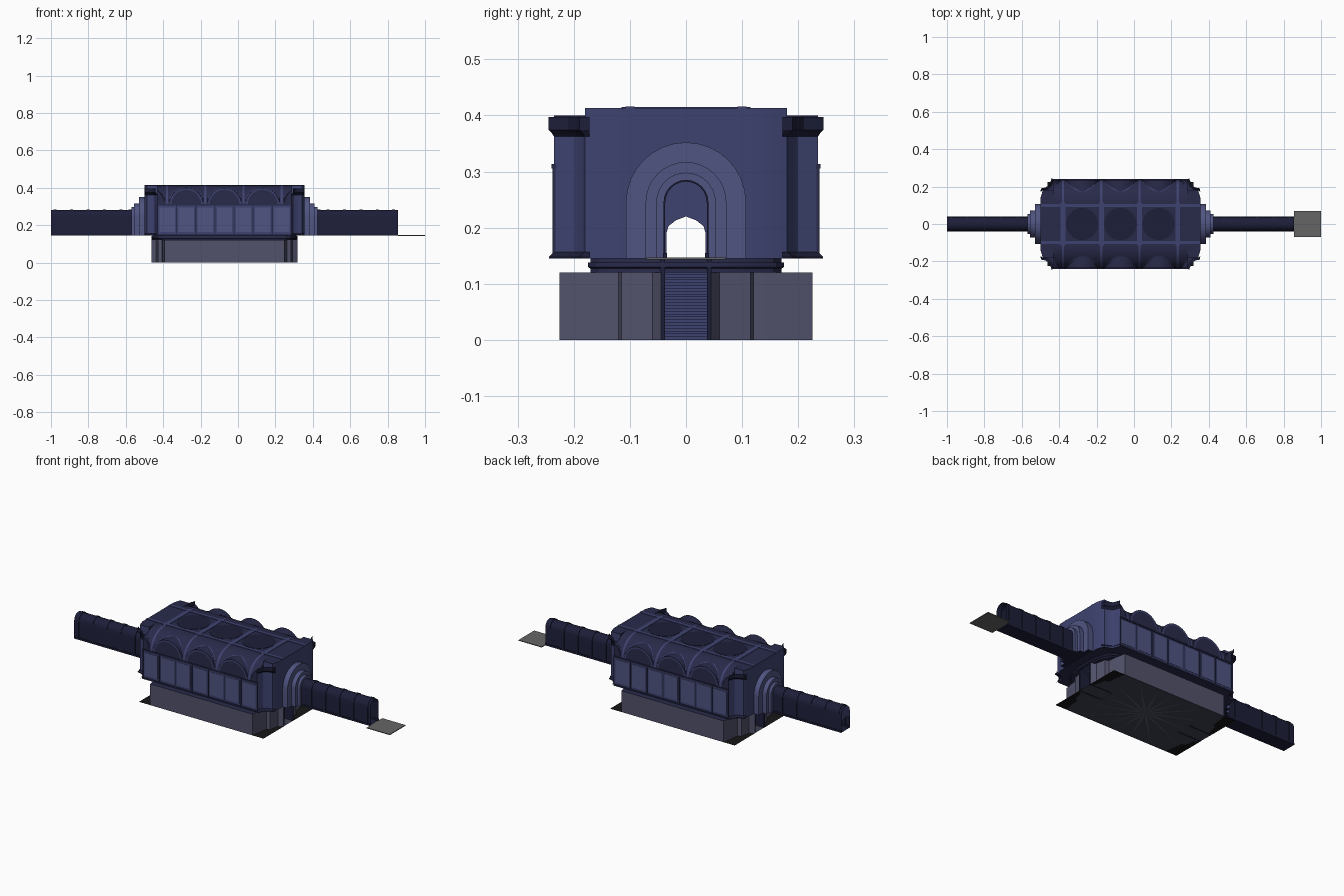
import bpy, bmesh, math

if "Cube" in bpy.data.objects:
    bpy.data.objects.remove(bpy.data.objects["Cube"])

CX = -0.0725          # symmetry plane of hall and corridors
SPRING = 0.245        # spring height shared by all concentric arches
FLOOR = 0.145
TOP = 0.413

def material(name, c):
    m = bpy.data.materials.new(name)
    m.diffuse_color = (*c, 1)
    m.use_nodes = True
    m.node_tree.nodes["Principled BSDF"].inputs["Base Color"].default_value = m.diffuse_color
    return m

DARK = material("dark_navy", (0.012, 0.013, 0.04))
NAVY = material("navy", (0.022, 0.023, 0.068))
BLUE = material("blue", (0.048, 0.055, 0.16))
LIGHT = material("light_blue", (0.08, 0.09, 0.22))
STONE = material("pit_stone", (0.085, 0.085, 0.15))
SLATE = material("slate", (0.05, 0.055, 0.085))
PALE = material("pale_slate", (0.09, 0.095, 0.12))
BLACK = material("black", (0.008, 0.008, 0.008))
GREY = material("grey", (0.13, 0.13, 0.13))

class Part:
    """Collects faces given in (d, y, z), d measured from the symmetry plane."""
    def __init__(self, name, mat):
        self.name, self.mat, self.bm = name, mat, bmesh.new()
    def face(self, pts):
        self.bm.faces.new([self.bm.verts.new((CX + p[0], p[1], p[2])) for p in pts])
    def box(self, d0, d1, y0, y1, z0, z1):
        a, b = [[(d0, y0, z), (d1, y0, z), (d1, y1, z), (d0, y1, z)] for z in (z0, z1)]
        self.loft(a, b, True)
        self.face(a)
        self.face(b)
    def loft(self, a, b, closed=False):
        n = len(a)
        for i in range(n if closed else n - 1):
            j = (i + 1) % n
            self.face([a[i], a[j], b[j], b[i]])
    def done(self):
        bm = self.bm
        bmesh.ops.remove_doubles(bm, verts=bm.verts, dist=0.00005)
        bmesh.ops.recalc_face_normals(bm, faces=bm.faces)
        me = bpy.data.meshes.new(self.name)
        bm.to_mesh(me)
        bm.free()
        me.materials.append(self.mat)
        bpy.context.collection.objects.link(bpy.data.objects.new(self.name, me))

def full(q, z):
    """Mirror a quarter plan into a closed loop at height z."""
    r = q[::-1]
    return ([(d, y, z) for d, y in q] + [(-d, y, z) for d, y in r]
            + [(-d, -y, z) for d, y in q] + [(d, -y, z) for d, y in r])

def arch(d, r, n=16, legs=True):
    pts = [(d, r * math.cos(math.pi * i / n), SPRING + r * math.sin(math.pi * i / n)) for i in range(n + 1)]
    return [(d, r, FLOOR)] + pts + [(d, -r, FLOOR)] if legs else pts

HALL = [(.4275, .107), (.4275, .14), (.415, .18), (.39, .185), (.37, .2), (.3575, .235)]
PIT = [(.39, .045), (.365, .06), (.355, .115), (.335, .12), (.33, .17), (.32, .225)]
NECK = [(.385, .045), (.383, .07), (.375, .1), (.365, .13), (.35, .155), (.325, .17)]
RIM = [(d + .005, y + (.005 if y > .05 else 0)) for d, y in NECK]

# sunken floor with star inlay underneath and dark corners
p = Part("sunken_floor", SLATE)
p.face(full(PIT, .001))
p.done()
p = Part("floor_star", PALE)
for i in range(16):
    a = math.tau * i / 16
    r = min(.31 / max(abs(math.cos(a)), .001), .215 / max(abs(math.sin(a)), .001))
    u, v = math.cos(a), math.sin(a)
    p.face([(0, 0, 0), (.05 * u - .006 * v, .05 * v + .006 * u, 0), (r * u, r * v, 0), (.05 * u + .006 * v, .05 * v - .006 * u, 0)])
p.done()
p = Part("floor_corners", BLACK)
for sx in (1, -1):
    for sy in (1, -1):
        p.face([(sx * d, sy * y, 0) for d, y in PIT + [(.39, .225)]])
p.done()

# sunken walls, leaving stair openings at both ends
p = Part("sunken_walls", STONE)
a, b = full(PIT, 0), full(PIT, .12)
for lo, hi in ((0, 12), (12, 24)):
    p.loft(a[lo:hi], b[lo:hi])
p.done()

# balcony slab: soffit, moulded edge and walkway
p = Part("balcony", NAVY)
p.loft(full(PIT, .12), full(NECK, .12), True)
p.loft(full(NECK, .12), full(NECK, .145), True)
p.loft(full(NECK, .127), full(RIM, .130), True)
p.loft(full(RIM, .130), full(RIM, .138), True)
p.loft(full(RIM, .138), full(NECK, .138), True)
p.loft(full(NECK, .145), full(HALL, .145), True)
p.done()

# stairs as folded sheets between solid cheeks
p = Part("stairs", BLUE)
c = Part("stair_cheeks", DARK)
N = 28
for s in (1, -1):
    path = []
    for i in range(N + 1):
        z = .142 * (1 - i / N)
        path += [(s * (.388 - .005 * i), z), (s * (.388 - .005 * (i + 1)), z)]
    p.loft([(d, .037, z) for d, z in path], [(d, -.037, z) for d, z in path])
    for y in (.037, -.045):
        c.box(s * .25, s * .39, y, y + .008, 0, .143)
p.done()
c.done()

# hall walls: low on the long sides, taller at corners, full height at ends
p = Part("hall_walls", BLUE)
base = full(HALL, FLOOR)
for i in range(23):
    if i == 11:
        continue
    k = min(i % 12, 10 - i % 12)
    z = (TOP, TOP, .365, .365, .365, .31)[k]
    u, v = base[i], base[i + 1]
    p.face([u, v, (v[0], v[1], z), (u[0], u[1], z)])
for s in (1, -1):
    p.face(arch(s * .4275, .107, legs=False) + [(s * .4275, -.107, TOP), (s * .4275, .107, TOP)])
    for t in (1, -1):
        p.face([(s * .415, t * .18, .365), (s * .415, t * .18, TOP),
                (s * .3575, t * .18, TOP), (s * .3575, t * .18, .365)])
p.done()

# seven bays of side panels with pilasters and cornice
BAY = .715 / 7
p = Part("wall_panels", LIGHT)
t = Part("pilasters_and_cornice", NAVY)
for s in (1, -1):
    for i in range(7):
        d = -.3575 + BAY * i
        p.box(d + .01, d + BAY - .01, *sorted((s * .2345, s * .2365)), .165, .295)
    for i in range(8):
        d = -.3575 + BAY * i
        t.box(d - .003, d + .003, *sorted((s * .233, s * .238)), FLOOR, .31)
    t.box(-.36, .36, *sorted((s * .232, s * .240)), .305, .313)
    t.box(-.36, .36, *sorted((s * .232, s * .240)), FLOOR, .153)
p.done()
t.done()

# corner mouldings: open flared sheets following the corner plan
p = Part("corner_mouldings", DARK)
for s in (1, -1):
    for k in (1, -1):
        def ring(o, z):
            plan = [(.4275, .172)] + HALL[2:]
            return [(s * min(d + o, .4275), k * (y + (o if y > .179 else 0)), z) for d, y in plan]
        for prof in (((0, .362), (.004, .368), (.01, .374), (.01, .397)), ((.009, FLOOR), (.009, .148), (0, .157))):
            for (o0, z0), (o1, z1) in zip(prof, prof[1:]):
                p.loft(ring(o0, z0), ring(o1, z1))
p.done()

# coved vault cut by arched lunettes, one per ceiling circle
PITCH, HALF = 2 * BAY, BAY * .88

def cove(y):
    q = (.235 - y) / .12
    return .31 + .103 * math.sqrt(max(0, 1 - (1 - q) ** 2))

def lunette(d):
    u = ((d + PITCH / 2) % PITCH - PITCH / 2) / HALF
    return .31 + .09 * math.sqrt(max(0, 1 - u * u))

p = Part("coved_vault", NAVY)
NX, NY = 7 * 16, 16
for s in (1, -1):
    rows = []
    for j in range(NY + 1):
        y = .235 - .12 * j / NY
        rows.append([(-.3575 + .715 * i / NX, s * y,
                      max(cove(y), lunette(-.3575 + .715 * i / NX))) for i in range(NX + 1)])
    p.loft([(d, y, .31) for d, y, z in rows[0]], rows[0])
    for a, b in zip(rows, rows[1:]):
        p.loft(a, b)
    for e in (1, -1):
        ys = [.18 - .065 * i / 8 for i in range(9)]
        p.loft([(e * .3575, s * y, cove(y)) for y in ys], [(e * .3575, s * y, TOP) for y in ys])
p.done()

# flat ceiling with ribs and round panels
p = Part("flat_ceiling", NAVY)
p.face(full([(.4275, .14), (.415, .18), (.3575, .18), (.3575, .115)], TOP))
p.done()
p = Part("ceiling_ribs", BLUE)
for y in (-.1, .1):
    p.box(-.4275, .4275, y - .008, y + .008, TOP - .002, .4155)
for i in range(4):
    d = -3 * BAY + PITCH * i
    p.box(d - .013, d + .013, -.115, .115, TOP - .002, .415)
    # ribs running down the pendentives
    for s in (1, -1):
        ys = [.236 - .121 * (1 - math.cos(math.pi / 2 * j / 10)) for j in range(11)]
        p.loft([(d - .006, s * y, cove(y) + .002) for y in ys], [(d + .006, s * y, cove(y) + .002) for y in ys])
# slanted groin ribs and arch rims of each lunette
for s in (1, -1):
    for m in (-PITCH, 0, PITCH):
        for k in (1, -1):
            path = []
            for j in range(13):
                u = 1 - .97 * j / 12
                z = .31 + .09 * math.sqrt(1 - u * u)
                q = 1 - math.sqrt(max(0, 1 - ((z - .31) / .103) ** 2))
                path.append((m + k * u * HALF, s * (.235 - .12 * q), z + .002))
            p.loft([(d - .005, y, z) for d, y, z in path], [(d + .005, y, z) for d, y, z in path])
        rim = [(math.cos(math.pi * j / 20), math.sin(math.pi * j / 20)) for j in range(21)]
        p.loft([(m + HALF * u, s * .2365, .31 + .09 * v) for u, v in rim],
               [(m + (HALF - .01) * u, s * .2365, .31 + .08 * v) for u, v in rim])
p.done()
p = Part("round_panels", DARK)
for i in (-1, 0, 1):
    pts = [(PITCH * i + .086 * math.cos(math.tau * k / 32), .086 * math.sin(math.tau * k / 32)) for k in range(32)]
    a, b = [(d, y, TOP) for d, y in pts], [(d, y, TOP + .0015) for d, y in pts]
    p.loft(a, b, True)
    p.face(b)
p.done()

# stepped portals and corridors
p = Part("stepped_portals", LIGHT)
STEPS = [(.4275, .107), (.4575, .107), (.4575, .072), (.4825, .072), (.4825, .053), (.4975, .053), (.4975, .038)]
f = Part("corridor_floors", DARK)
c = Part("corridor_vaults", DARK)
for s in (1, -1):
    for (d0, r0), (d1, r1) in zip(STEPS, STEPS[1:]):
        p.loft(arch(s * d0, r0), arch(s * d1, r1))
        if r0 == r1:
            f.face([(s * d0, -r0, FLOOR), (s * d1, -r0, FLOOR), (s * d1, r0, FLOOR), (s * d0, r0, FLOOR)])
    f.face([(s * .4975, -.038, FLOOR), (s * .9275, -.038, FLOOR), (s * .9275, .038, FLOOR), (s * .4975, .038, FLOOR)])
    # corridor profile swells at each transverse rib
    path = [(.4975, .038)]
    for i in range(5):
        d = .545 + .088 * i
        path += [(d, .037), (d, .040), (d + .016, .040), (d + .016, .037)]
    path.append((.9275, .037))
    for (d0, r0), (d1, r1) in zip(path, path[1:]):
        c.loft(arch(s * d0, r0, 12), arch(s * d1, r1, 12))
    for y in (.034, -.041):
        c.box(s * .4975, s * .9275, y, y + .007, FLOOR, .155)
p.done()
f.done()
c.done()

# far end wall with a pointed doorway
p = Part("doorway_wall", BLUE)
DOOR = [(-.035, FLOOR), (-.035, .19), (-.031, .203), (-.018, .213), (0, .22)]
p.face(arch(-.9275, .037, 12) + [(-.9275, y, z) for y, z in DOOR] + [(-.9275, -y, z) for y, z in DOOR[-2::-1]])
p.done()

# entrance slab
p = Part("entrance_slab", GREY)
p.box(.9275, 1.0725, -.07, .07, .143, .147)
p.done()

# smooth curved surfaces, keep hard edges
for ob in bpy.context.scene.objects:
    ob.select_set(True)
    bpy.context.view_layer.objects.active = ob
bpy.ops.object.shade_smooth_by_angle(angle=math.radians(28))
